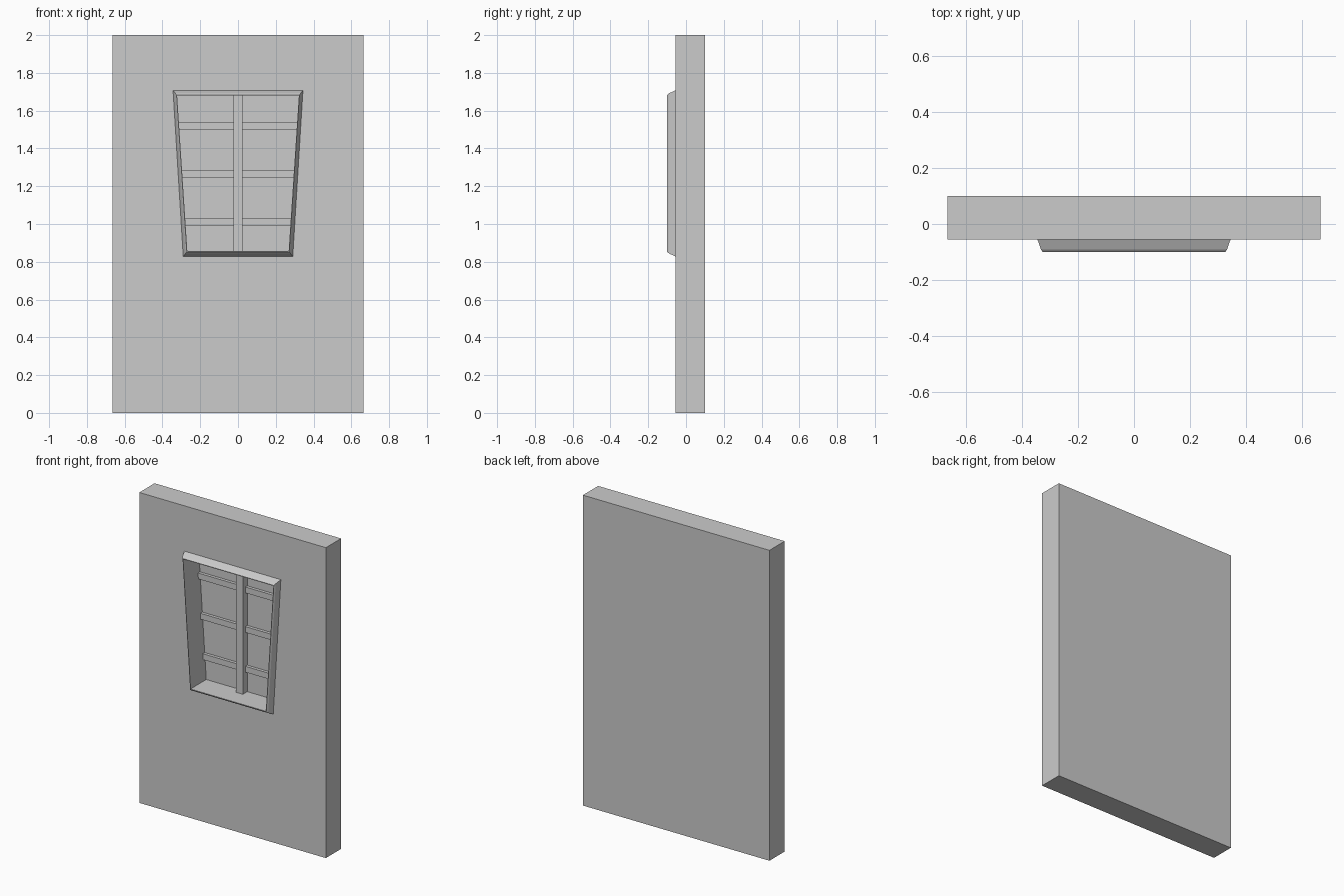
import bpy, bmesh

if "Cube" in bpy.data.objects:
    bpy.data.objects.remove(bpy.data.objects["Cube"])

FRONT, BACK = -0.055, 0.10      # slab faces
TIP, PANE = -0.10, 0.06         # frame front, recessed pane
Z0, Z1 = 0.828, 1.708           # frame outer bottom and top
RIM = 0.029                     # total frame width


def trapezoid(bottom, top, z0, z1, y):
    return [(-bottom, y, z0), (bottom, y, z0), (top, y, z1), (-top, y, z1)]


def frame_loop(inset, y):
    return trapezoid(0.290 - 0.75 * inset, 0.344 - 0.75 * inset,
                     Z0 + inset, Z1 - inset, y)


def loft(name, loops, closed=False):
    """Skin a series of four-point loops; cap both ends or join them."""
    bm = bmesh.new()
    rings = [[bm.verts.new(p) for p in loop] for loop in loops]
    pairs = list(zip(rings, rings[1:]))
    if closed:
        pairs.append((rings[-1], rings[0]))
    else:
        bm.faces.new(rings[0])
        bm.faces.new(rings[-1])
    for a, b in pairs:
        for i in range(4):
            j = (i + 1) % 4
            bm.faces.new((a[i], a[j], b[j], b[i]))
    bmesh.ops.recalc_face_normals(bm, faces=bm.faces)
    mesh = bpy.data.meshes.new(name)
    bm.to_mesh(mesh)
    bm.free()
    obj = bpy.data.objects.new(name, mesh)
    bpy.context.collection.objects.link(obj)
    return obj


def bar(name, bottom, top, z0, z1, front):
    loft(name, [trapezoid(bottom, top, z0, z1, y) for y in (front, PANE + 0.005)])


def inner_half_width(z):
    t = (z - Z0 - RIM) / (Z1 - Z0 - 2 * RIM)
    return 0.268 + 0.054 * t


# Wall slab with a blind tapered recess
loft("wall_slab", [trapezoid(0.665, 0.665, 0, 2, BACK),
                   trapezoid(0.665, 0.665, 0, 2, FRONT),
                   frame_loop(RIM, FRONT), frame_loop(RIM, PANE)])

# Raised window frame with sloped, chamfered outer edge
loft("window_frame", [frame_loop(0, FRONT), frame_loop(0.016, -0.09),
                      frame_loop(0.025, TIP), frame_loop(RIM, TIP),
                      frame_loop(RIM, FRONT)], closed=True)

# Vertical glazing bar
bar("vertical_bar", 0.024, 0.024, Z0 + RIM - 0.003, Z1 - RIM + 0.003, 0.015)

# Horizontal glazing bars, trimmed to the slanted sides
for i, z in enumerate((1.009, 1.265, 1.520)):
    lo, hi = z - 0.019, z + 0.019
    bar(f"horizontal_bar_{i + 1}", inner_half_width(lo) + 0.003,
        inner_half_width(hi) + 0.003, lo, hi, 0.04)
